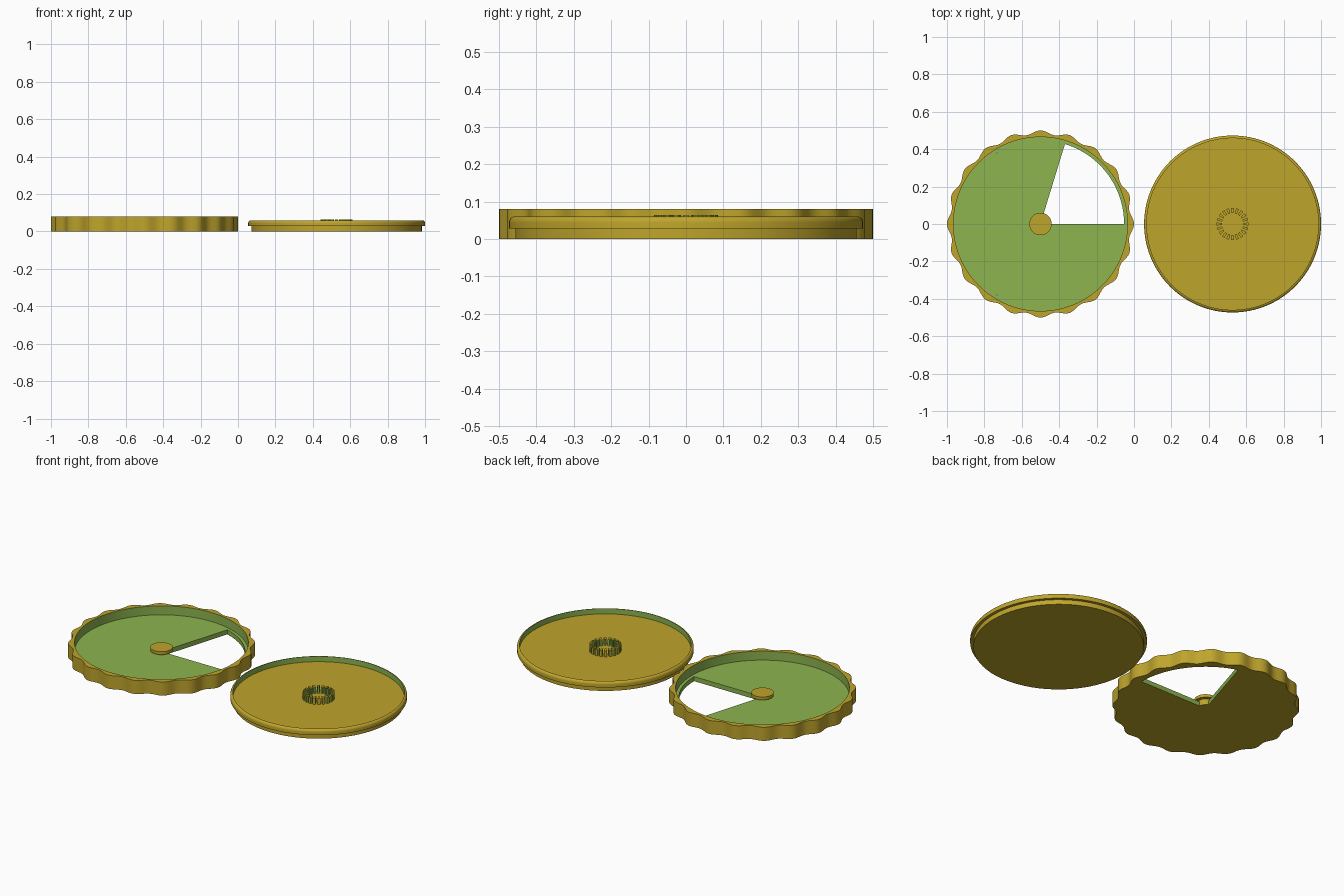
import bpy, bmesh, math
from math import cos, sin, pi, tau

if "Cube" in bpy.data.objects:
    bpy.data.objects.remove(bpy.data.objects["Cube"])

LID_X, CAP_X = -0.5, 0.527
HOLE = math.radians(73)          # the dispensing opening spans 0..HOLE
FLOOR_R, FLOOR_Z = 0.447, 0.027


def material(name, rgb):
    m = bpy.data.materials.new(name)
    m.diffuse_color = (*rgb, 1)
    m.use_nodes = True
    m.node_tree.nodes["Principled BSDF"].inputs["Base Color"].default_value = m.diffuse_color
    return m


GOLD_MAT = material("gold plastic", (0.52, 0.375, 0.025))
GREEN_MAT = material("green inside", (0.27, 0.46, 0.08))
GOLD, GREEN = 0, 1


def finish(bm, name, x):
    bmesh.ops.remove_doubles(bm, verts=bm.verts, dist=1e-5)
    mesh = bpy.data.meshes.new(name)
    bm.to_mesh(mesh)
    bm.free()
    mesh.materials.append(GOLD_MAT)
    mesh.materials.append(GREEN_MAT)
    ob = bpy.data.objects.new(name, mesh)
    bpy.context.collection.objects.link(ob)
    ob.location.x = x
    bpy.ops.object.select_all(action='DESELECT')
    ob.select_set(True)
    bpy.context.view_layer.objects.active = ob
    bpy.ops.object.shade_smooth_by_angle(angle=math.radians(30))
    return ob


def add_face(bm, pts, mat):
    """Add a face, dropping points that coincide (at the axis)."""
    uniq = []
    for p in pts:
        if all(math.dist(p, q) > 1e-6 for q in uniq):
            uniq.append(p)
    if len(uniq) > 2:
        bm.faces.new([bm.verts.new(p) for p in uniq]).material_index = mat


def sweep(bm, profile, mats, a0=0.0, a1=tau, n=160):
    """Turn an (r, z) profile about z, going up the outside and in over the top."""
    def pt(p, a):
        r = p[0](a) if callable(p[0]) else p[0]
        return (r * cos(a), r * sin(a), p[1])
    for i in range(n):
        a, b = a0 + (a1 - a0) * i / n, a0 + (a1 - a0) * (i + 1) / n
        for p, q, m in zip(profile, profile[1:], mats):
            add_face(bm, [pt(p, a), pt(p, b), pt(q, b), pt(q, a)], m)


def grip(a):
    """Scalloped grip outline with twenty lobes."""
    return 0.49 + 0.01 * cos(20 * a)


# Lid: scalloped wall, inner ledge and floor with a wedge opening
bm = bmesh.new()
sweep(bm, [(FLOOR_R, 0), (grip, 0), (grip, 0.08), (0.465, 0.08),
           (0.465, FLOOR_Z), (FLOOR_R, FLOOR_Z)],
      [GOLD, GOLD, GOLD, GREEN, GREEN], n=240)
sweep(bm, [(FLOOR_R, FLOOR_Z), (FLOOR_R, 0)], [GREEN], 0, HOLE, 48)
sweep(bm, [(0, 0), (FLOOR_R, 0)], [GOLD], HOLE, tau, 192)
sweep(bm, [(FLOOR_R, FLOOR_Z), (0, FLOOR_Z)], [GREEN], HOLE, tau, 192)
for a, flip in ((0, False), (HOLE, True)):
    x, y = FLOOR_R * cos(a), FLOOR_R * sin(a)
    side = [(0, 0, 0), (0, 0, FLOOR_Z), (x, y, FLOOR_Z), (x, y, 0)]
    add_face(bm, side[::-1] if flip else side, GREEN)
finish(bm, "scalloped_lid", LID_X)

# Pivot pin: narrow stem with a wider head
bm = bmesh.new()
sweep(bm, [(0, 0), (0.042, 0), (0.042, 0.036), (0.06, 0.036), (0.06, 0.054), (0, 0.054)],
      [GOLD] * 5, n=48)
finish(bm, "pivot_pin", LID_X)

# Cap disc: stepped base, rounded flange and shallow recess on top
CAP_Z = 0.028
fillet = [(0.459 + 0.014 * cos(t), 0.044 + 0.016 * sin(t))
          for t in (pi / 2 * k / 6 for k in range(7))]
profile = [(0, 0), (0.456, 0), (0.456, 0.028), (0.473, 0.028)] + fillet + [(0.459, CAP_Z), (0, CAP_Z)]
bm = bmesh.new()
sweep(bm, profile, [GOLD] * (len(profile) - 3) + [GREEN, GOLD])
finish(bm, "cap_disc", CAP_X)

# Ring of upright teeth in the middle of the cap
bm = bmesh.new()
COUNT, R0, R1, TOP = 20, 0.058, 0.086, 0.064
for i in range(COUNT):
    a = tau * i / COUNT
    w = tau / COUNT * 0.28
    low = [(r * cos(t), r * sin(t), CAP_Z) for r, t in
           ((R0, a - w), (R1, a - w), (R1, a + w), (R0, a + w))]
    high = [(x, y, TOP) for x, y, _ in low]
    add_face(bm, high, GOLD)
    for k, m in enumerate((GREEN, GOLD, GREEN, GREEN)):
        j = (k + 1) % 4
        add_face(bm, [low[k], low[j], high[j], high[k]], m)
finish(bm, "ring_of_teeth", CAP_X)
